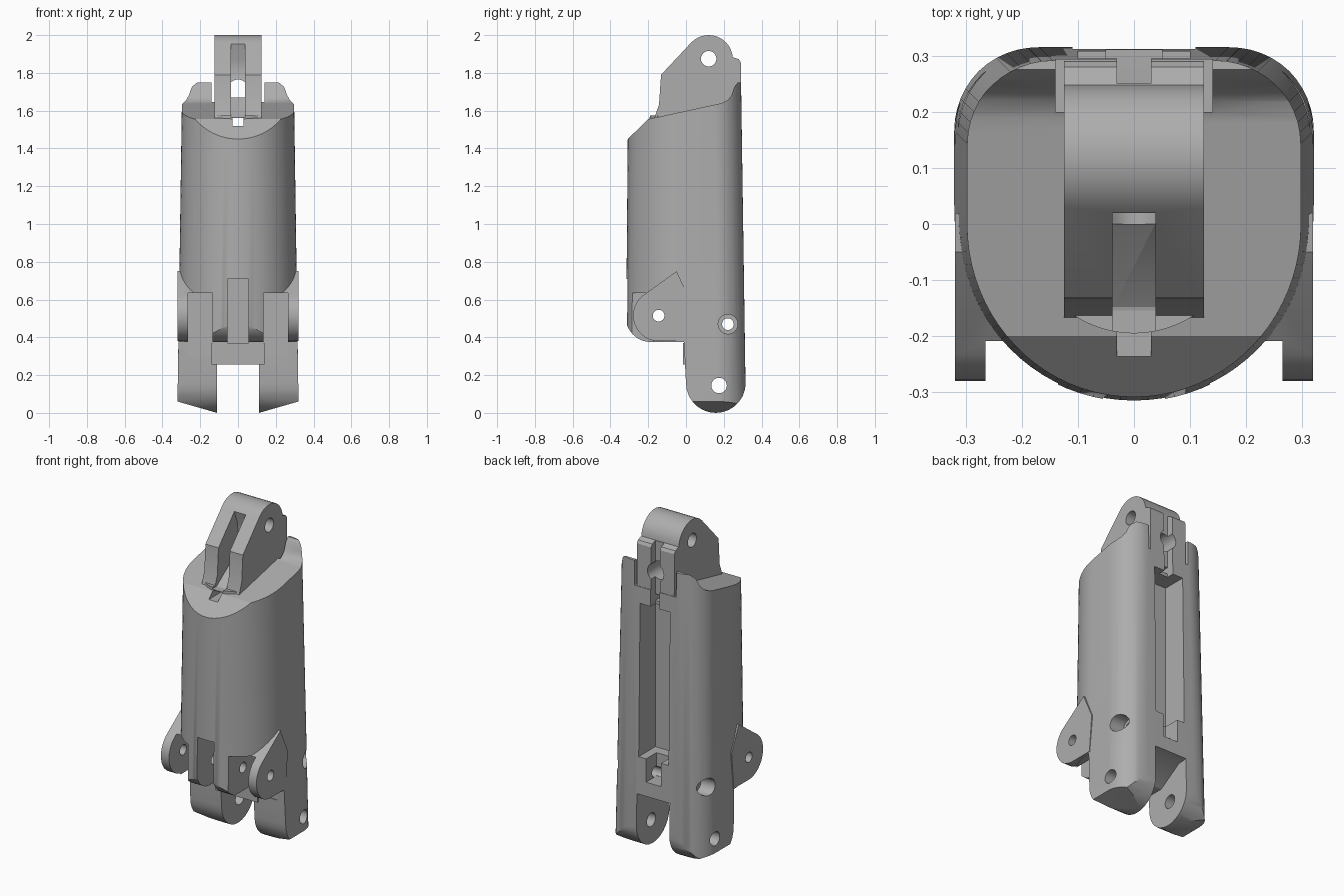
import bpy, bmesh, math

cube = bpy.data.objects.get("Cube")
if cube:
    bpy.data.objects.remove(cube)

grey = bpy.data.materials.new("mid_grey")
grey.use_nodes = True
grey.diffuse_color = (0.42, 0.42, 0.42, 1)
grey.node_tree.nodes["Principled BSDF"].inputs["Base Color"].default_value = (0.42, 0.42, 0.42, 1)


def loft(name, lower, upper):
    """Solid between two matching rings of 3D points."""
    bm = bmesh.new()
    a = [bm.verts.new(p) for p in lower]
    b = [bm.verts.new(p) for p in upper]
    n = len(a)
    bm.faces.new(a)
    bm.faces.new(b)
    for i in range(n):
        j = (i + 1) % n
        bm.faces.new((a[i], a[j], b[j], b[i]))
    bmesh.ops.recalc_face_normals(bm, faces=bm.faces)
    mesh = bpy.data.meshes.new(name)
    bm.to_mesh(mesh)
    bm.free()
    mesh.materials.append(grey)
    ob = bpy.data.objects.new(name, mesh)
    bpy.context.collection.objects.link(ob)
    return ob


def prism(name, axis, pts, lo, hi):
    """Extrude (y, z) points along x, or (x, z) points along y."""
    def ring(d):
        return [(d, u, v) if axis == "X" else (u, d, v) for u, v in pts]
    return loft(name, ring(lo), ring(hi))


def arc(cx, cy, r, start, end, n=14):
    out = []
    for i in range(n + 1):
        t = math.radians(start + (end - start) * i / n)
        out.append((cx + r * math.cos(t), cy + r * math.sin(t)))
    return out


def hole(axis, u, v, r, lo, hi):
    return prism("hole_cutter", axis, arc(u, v, r, 0, 345, 23), lo, hi)


def box(x0, x1, y0, y1, z0, z1):
    return prism("box_cutter", "X", [(y0, z0), (y1, z0), (y1, z1), (y0, z1)], x0, x1)


def combine(ob, tool, operation):
    mod = ob.modifiers.new("cut", "BOOLEAN")
    mod.operation = operation
    mod.solver = "EXACT"
    mod.object = tool
    bpy.context.view_layer.objects.active = ob
    bpy.ops.object.modifier_apply(modifier=mod.name)


# Body: tapered section, rounded at the back corners and elliptical in front
def section(hw, back, front, z):
    r = 0.15
    half = arc(hw - r, back - r, r, 90, 0, 12)
    half += [(hw * math.cos(t), front * math.sin(t))
             for t in (math.pi / 2 * i / 20 for i in range(21))]
    half = [(x, y, z) for x, y in half]
    return half + [(-x, y, z) for x, y, z in reversed(half[:-1])]


body = loft("main_body", section(0.322, 0.318, -0.321, -0.05),
            section(0.294, 0.29, -0.305, 1.85))

# Side outline: rounded foot, front chin, sloping top and rear lip
side = arc(0.158, 0.158, 0.158, 180, 360)
side += [(0.4, 0.3), (0.4, 1.74), (0.275, 1.75), (0.255, 1.725), (0.24, 1.68),
         (0.22, 1.655), (0.19, 1.64), (-0.2, 1.555), (-0.308, 1.45), (-0.4, 1.36), (-0.4, 0.51)]
side += arc(-0.185, 0.51, 0.135, 180, 270)
side += [(-0.01, 0.375), (-0.005, 0.25)]
outline = prism("outline_cutter", "X", side, -0.5, 0.5)
combine(body, outline, "INTERSECT")
bpy.data.objects.remove(outline)

# Front outline: slanted undersides of the feet
slant = prism("slant_cutter", "Y", [(-0.4, 0.083), (-0.11, 0), (0.11, 0), (0.4, 0.083),
                                    (0.4, 2.1), (-0.4, 2.1)], -0.5, 0.5)
combine(body, slant, "INTERSECT")
bpy.data.objects.remove(slant)

# Side hinge ears
ear_pts = arc(-0.145, 0.515, 0.135, 130, 270)
ear_pts += [(0.0, 0.38), (0.02, 0.6), (-0.05, 0.75)]
ears = [prism("left_hinge_ear", "X", ear_pts, 0.2, 0.319),
        prism("right_hinge_ear", "X", ear_pts, -0.319, -0.2)]

# Top lug
lug_pts = [(-0.185, 1.45), (-0.165, 1.57), (-0.143, 1.63), (-0.132, 1.79)]
lug_pts += arc(0.12, 1.872, 0.128, 135, 5)
lug_pts += [(0.28, 1.872), (0.29, 1.855), (0.291, 1.5), (0.2, 1.45)]
lug = prism("top_lug", "X", lug_pts, -0.125, 0.125)

# Curved foot of the lug
collar = loft("lug_collar", [(x, y, 1.45) for x, y in arc(0, 0, 0.195, 180 + 50, 360 - 50)],
              [(x, y, 1.575) for x, y in arc(0, 0, 0.195, 180 + 50, 360 - 50)])

# Web plate between the feet
web = prism("fork_web", "X", [(-0.015, 0.255), (0.1, 0.255), (0.1, 0.37), (-0.015, 0.37)], -0.14, 0.14)

# Shared cutters
hinge_slots = [box(-0.055, 0.055, -0.5, 0.0, 0.3, 0.71)]
hinge_slots += [box(c - 0.065, c + 0.065, -0.5, -0.003, 0.3, 0.635) for c in (-0.2, 0.2)]
hinge_pin = hole("X", -0.145, 0.515, 0.031, -0.5, 0.5)
foot_gap = prism("gap_cutter", "X", [(-0.1, -0.1), (0.5, -0.1), (0.5, 0.37), (0.25, 0.35),
                                     (0.1, 0.255), (-0.1, 0.255)], -0.11, 0.11)
foot_pin = hole("X", 0.175, 0.145, 0.041, -0.5, 0.5)
cross_pin = hole("X", 0.222, 0.47, 0.031, -0.5, 0.5)
bores = [hole("X", 0.222, 0.47, 0.052, s * 0.22, s * 0.5) for s in (-1, 1)]
back_channel = box(-0.1, 0.1, 0.15, 0.5, 0.58, 1.5)
latch_notch = box(-0.05, 0.05, 0.21, 0.5, 0.44, 0.6)
tunnel = box(-0.03, 0.03, -0.238, 0.5, 1.52, 1.56)
rear_slit = box(-0.03, 0.03, 0.25, 0.5, 1.45, 1.92)
lug_slot = prism("lug_slot_cutter", "X", [
    (-0.4, 1.565), (-0.15, 1.565), (0.0, 1.67), (0.04, 1.74), (0.055, 1.8), (0.05, 1.87),
    (0.02, 1.95), (0.0, 2.1), (-0.4, 2.1)], -0.038, 0.038)
lug_pin = hole("X", 0.12, 1.875, 0.041, -0.5, 0.5)
cable_hole = hole("Y", 0, 1.71, 0.055, 0.0, 0.5)
lip_gap = box(-0.14, 0.14, 0.2, 0.5, 1.6, 1.9)

cuts = {
    body: hinge_slots + bores + [hinge_pin, foot_gap, foot_pin, cross_pin, back_channel,
                                 latch_notch, tunnel, rear_slit, cable_hole, lip_gap],
    lug: [lug_slot, lug_pin, cable_hole, rear_slit, tunnel],
    collar: [lug_slot, tunnel],
    ears[0]: hinge_slots + [hinge_pin],
    ears[1]: hinge_slots + [hinge_pin],
}
# The channel runs up beneath the lug
cuts[lug].append(back_channel)
for part, tools in cuts.items():
    for tool in tools:
        combine(part, tool, "DIFFERENCE")
for tool in {t for tools in cuts.values() for t in tools}:
    bpy.data.objects.remove(tool)

# Smooth the curved faces and keep the cut edges crisp
for part in list(cuts) + [web]:
    bpy.ops.object.select_all(action="DESELECT")
    part.select_set(True)
    bpy.context.view_layer.objects.active = part
    bpy.ops.object.shade_smooth_by_angle(angle=math.radians(30))
